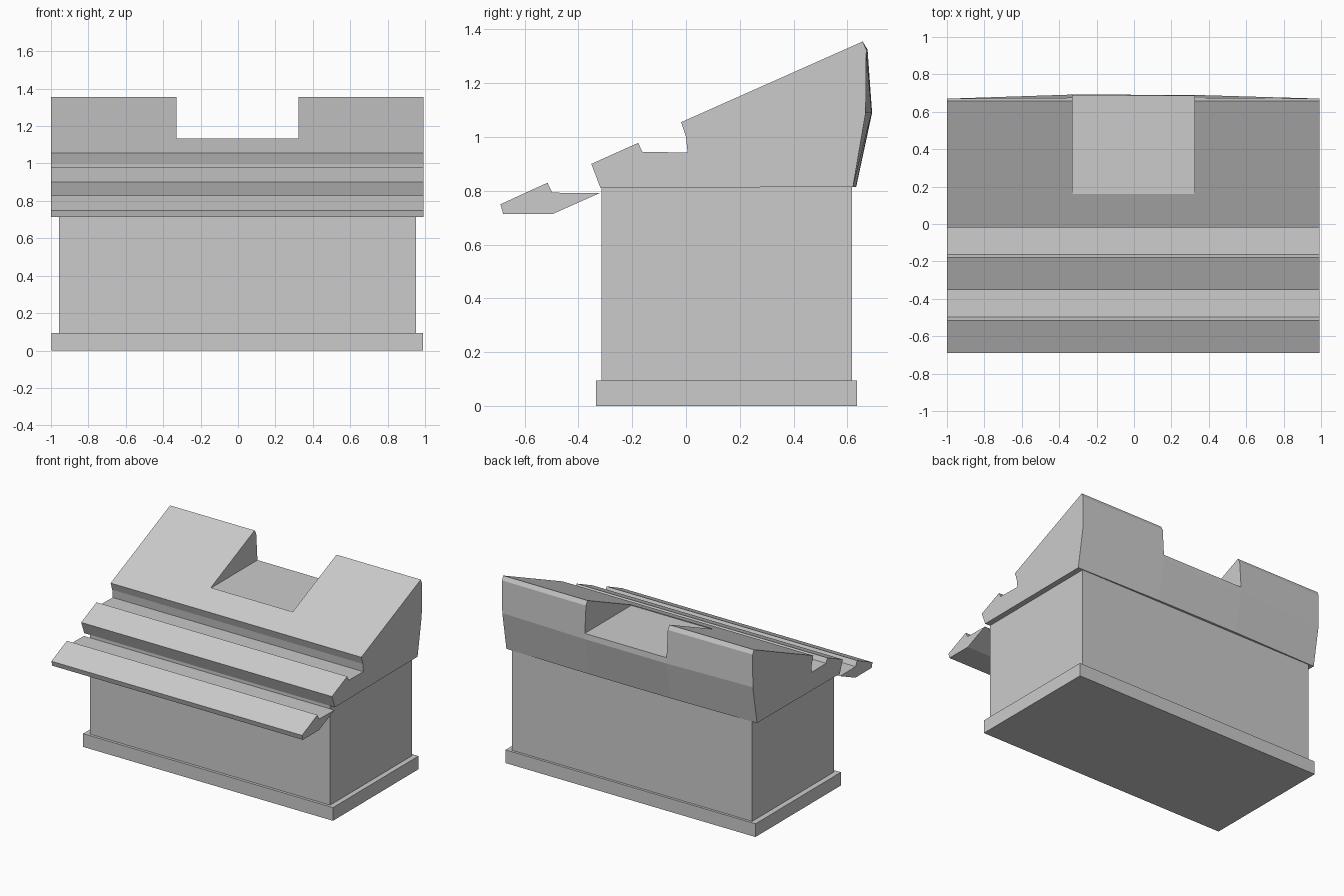
import bpy, bmesh

if "Cube" in bpy.data.objects:
    bpy.data.objects.remove(bpy.data.objects["Cube"])


def mesh_object(name, bm):
    bmesh.ops.recalc_face_normals(bm, faces=bm.faces[:])
    me = bpy.data.meshes.new(name)
    bm.to_mesh(me)
    bm.free()
    ob = bpy.data.objects.new(name, me)
    bpy.context.collection.objects.link(ob)
    return ob


def loft(name, stations):
    """Skin matching (y, z) profiles placed at successive x positions."""
    bm = bmesh.new()
    rings = [[bm.verts.new((x, y, z)) for y, z in prof] for x, prof in stations]
    for a, b in zip(rings, rings[1:]):
        n = len(a)
        for i in range(n):
            j = (i + 1) % n
            bm.faces.new((a[i], a[j], b[j], b[i]))
    bm.faces.new(rings[0])
    bm.faces.new(rings[-1])
    return mesh_object(name, bm)


def box(name, x0, x1, y0, y1, z0, z1):
    prof = [(y0, z0), (y1, z0), (y1, z1), (y0, z1)]
    return loft(name, [(x0, prof), (x1, prof)])


# plinth and cabinet body
box("plinth", -0.997, 0.99, -0.335, 0.635, 0, 0.095)
box("cabinet_body", -0.958, 0.953, -0.315, 0.617, 0.095, 0.815)

# lower overhanging ledge
ledge = [(-0.69, 0.75), (-0.515, 0.83), (-0.497, 0.793), (-0.322, 0.791),
         (-0.495, 0.714), (-0.68, 0.714)]
loft("lower_ledge", [(-1.0, ledge), (0.992, ledge)])

# middle ledge and sloped hood in one profile, with a slightly bowed back
front = [(-0.318, 0.81), (-0.352, 0.90), (-0.178, 0.978), (-0.162, 0.945),
         (0.006, 0.942), (0.0, 1.0), (-0.018, 1.055), (0.657, 1.355)]


def hood_profile(bow):
    return front + [(0.670 + bow * 0.2, 1.325), (0.666 + bow, 1.09),
                    (0.62 + bow * 0.5, 0.815)]


hood = loft("sloped_hood", [(-1.0, hood_profile(0.004)), (-0.328, hood_profile(0.026)),
                            (0.323, hood_profile(0.024)), (0.993, hood_profile(0.002))])

# rectangular notch through the rear of the hood
cutter = box("notch_cutter", -0.328, 0.323, 0.16, 1.0, 1.13, 1.6)
cutter.hide_render = True
cutter.hide_viewport = True
cut = hood.modifiers.new("notch", "BOOLEAN")
cut.operation = "DIFFERENCE"
cut.solver = "EXACT"
cut.object = cutter
